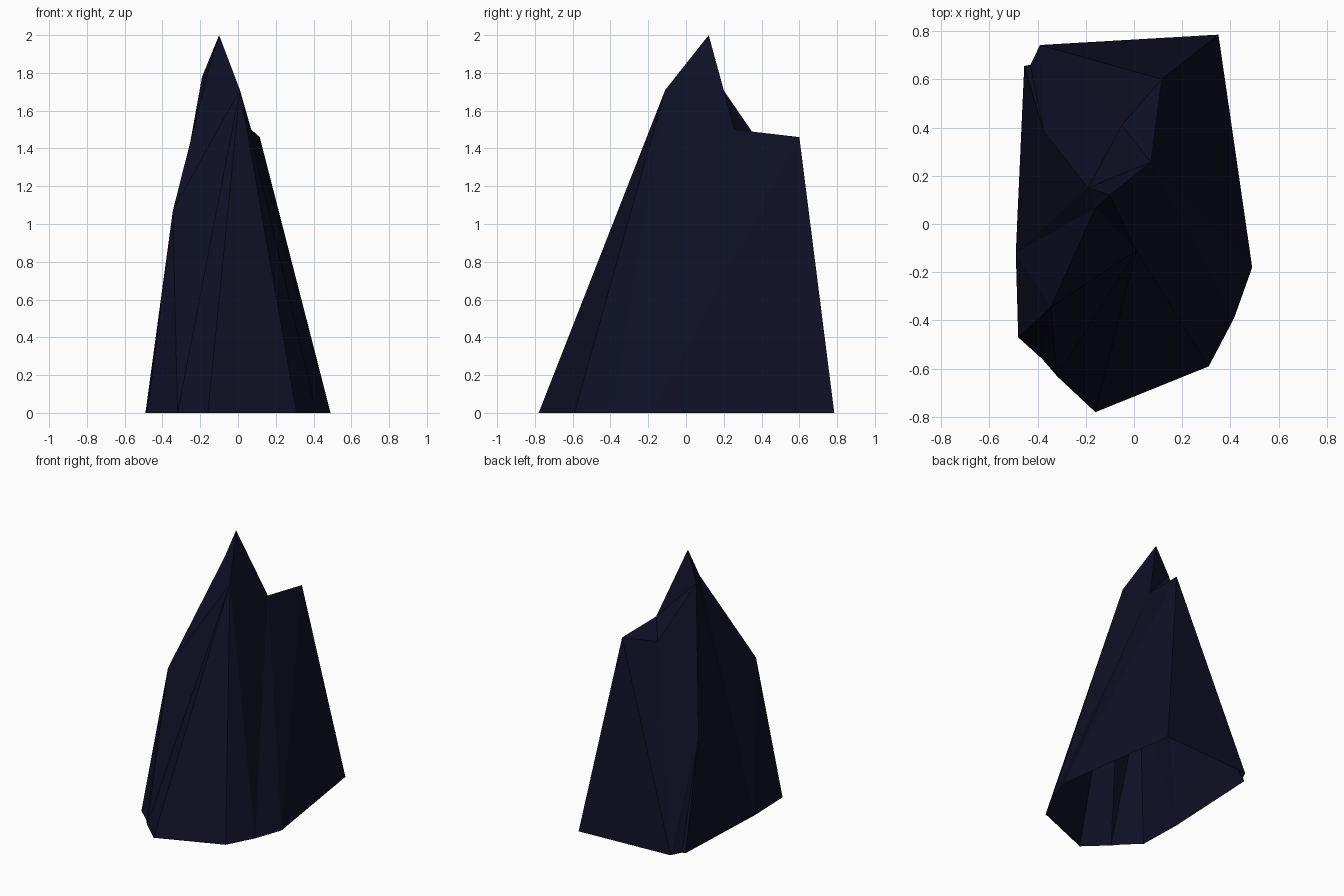
import bpy
import bmesh

# Remove the default cube only
default = bpy.data.objects.get("Cube")
if default:
    bpy.data.objects.remove(default, do_unlink=True)

# Footprint of the rock, clockwise from the back left corner
footprint = [(.35, .785), (.49, -.18), (.415, -.39), (.31, -.59), (-.16, -.78),
             (-.32, -.63), (-.38, -.56), (-.48, -.47), (-.49, -.12),
             (-.455, .655), (-.43, .66), (-.405, .71), (-.39, .742)]

# Named points of the broken crown
crown = {
    "peak": (-.1, .12, 2),
    "shoulder": (.115, .6, 1.46),
    "notch": (.07, .257, 1.5),
    "front": (.01, -.11, 1.71),
    "ledge": (-.345, -.345, 1.07),
    "ridge": (-.16, .066, 1.8),
    "rear": (-.19, .15, 1.78),
    "hollow": (-.375, .385, .76),
    "valley": (-.05, .41, 1.4),
}

# Each crown point fans down over a run of footprint corners (start, steps)
fans = [("shoulder", 12, 2), ("notch", 1, 1), ("front", 2, 3), ("ledge", 5, 3),
        ("ridge", 8, 0), ("rear", 8, 0), ("hollow", 8, 4), ("valley", 12, 0)]

# Facets that close the top
crown_facets = [
    "notch shoulder valley", "notch valley rear", "notch rear peak",
    "notch peak front", "peak rear ridge", "front peak ridge",
    "front ridge ledge", "rear valley hollow",
]

bm = bmesh.new()
base = [bm.verts.new((x, y, 0)) for x, y in footprint]
top = {name: bm.verts.new(co) for name, co in crown.items()}

# Walls: fans of triangles, bridged where one fan meets the next
previous = fans[-1][0]
for name, start, steps in fans:
    bm.faces.new((top[previous], base[start], top[name]))
    for i in range(start, start + steps):
        bm.faces.new((base[(i + 1) % len(base)], top[name], base[i % len(base)]))
    previous = name

for facet in crown_facets:
    bm.faces.new([top[name] for name in facet.split()])

bmesh.ops.recalc_face_normals(bm, faces=bm.faces)
# Make sure the walls face outward
if sum(f.normal.dot(f.calc_center_median()) * f.calc_area() for f in bm.faces) < 0:
    bmesh.ops.reverse_faces(bm, faces=bm.faces)

mesh = bpy.data.meshes.new("rock_spire")
bm.to_mesh(mesh)
bm.free()

# Dark navy stone
stone = bpy.data.materials.new("dark navy stone")
stone.use_nodes = True
color = (.005, .005, .019, 1)
stone.diffuse_color = color
stone.node_tree.nodes["Principled BSDF"].inputs["Base Color"].default_value = color
mesh.materials.append(stone)

rock = bpy.data.objects.new("rock_spire", mesh)
bpy.context.collection.objects.link(rock)
